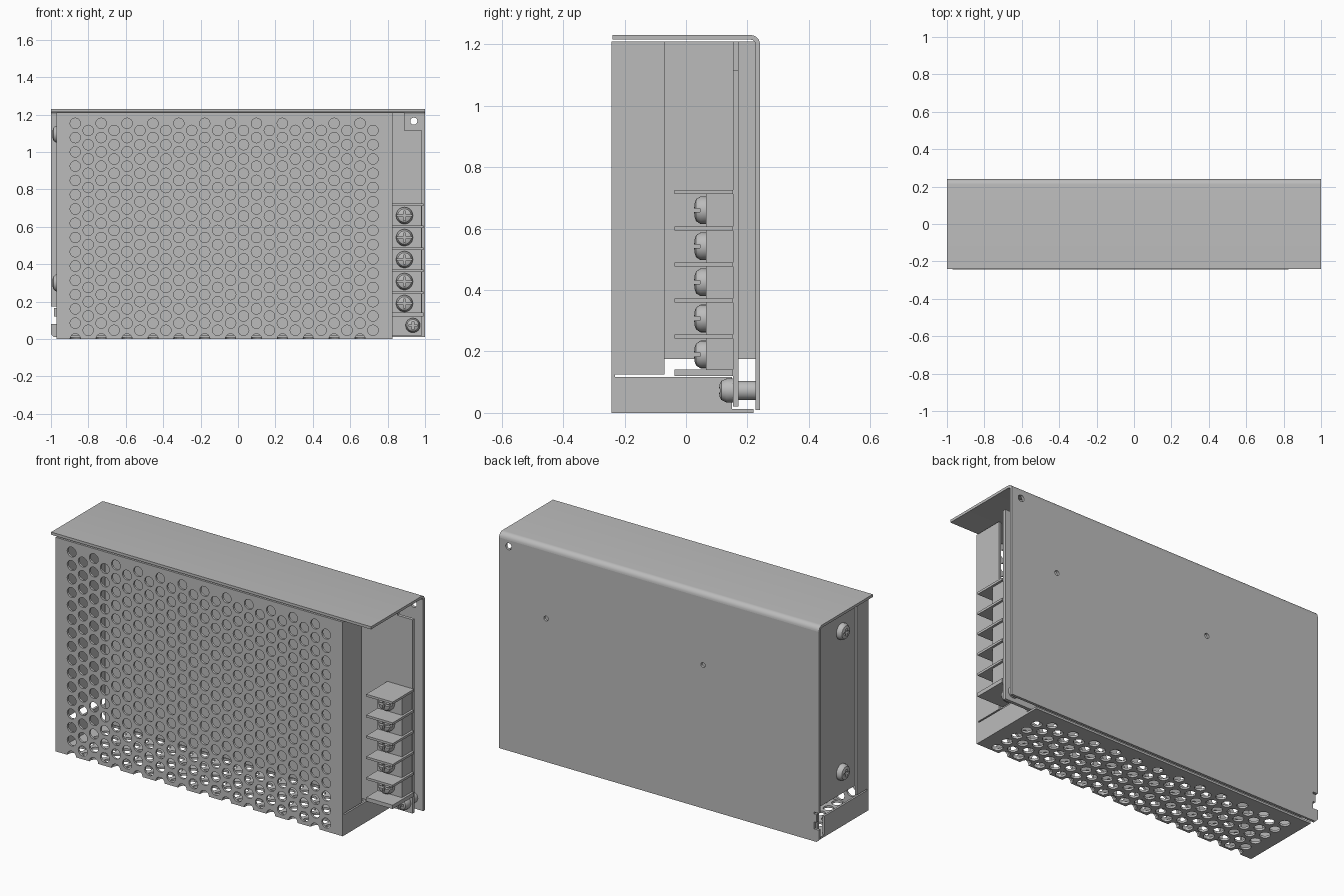
import bpy, bmesh, math
from mathutils import Matrix, Vector

if "Cube" in bpy.data.objects:
    bpy.data.objects.remove(bpy.data.objects["Cube"], do_unlink=True)

COLL = bpy.context.scene.collection
GREY = bpy.data.materials.new("sheet metal grey")
GREY.use_nodes = True
GREY.diffuse_color = (0.5, 0.5, 0.5, 1)
GREY.node_tree.nodes["Principled BSDF"].inputs["Base Color"].default_value = (0.5, 0.5, 0.5, 1)

# local (u, v, depth) to world for a sheet facing each axis
FRAMES = {
    "x": Matrix(((0, 0, 1), (1, 0, 0), (0, 1, 0))).to_4x4(),
    "y": Matrix(((1, 0, 0), (0, 0, -1), (0, 1, 0))).to_4x4(),
    "z": Matrix.Identity(4),
}


def add(name, mesh):
    mesh.materials.clear()
    mesh.materials.append(GREY)
    ob = bpy.data.objects.new(name, mesh)
    COLL.objects.link(ob)
    return ob


def evaluated(ob):
    bpy.context.view_layer.update()
    dg = bpy.context.evaluated_depsgraph_get()
    return bpy.data.meshes.new_from_object(ob.evaluated_get(dg))


def smooth(ob):
    bpy.ops.object.select_all(action="DESELECT")
    ob.select_set(True)
    bpy.context.view_layer.objects.active = ob
    bpy.ops.object.shade_smooth_by_angle(angle=math.radians(35))


def circle(u, v, r, n=16):
    return [(u + r * math.cos(2 * math.pi * i / n), v + r * math.sin(2 * math.pi * i / n))
            for i in range(n)]


def rect(u0, v0, u1, v1):
    return [(u0, v0), (u1, v0), (u1, v1), (u0, v1)]


def sheet(name, axis, lo, hi, outline, holes=()):
    """Flat outline with holes, filled and given thickness from lo to hi along axis."""
    cu = bpy.data.curves.new(name, "CURVE")
    cu.dimensions = "2D"
    cu.fill_mode = "BOTH"
    cu.extrude = (hi - lo) / 2
    for loop in [outline, *holes]:
        sp = cu.splines.new("POLY")
        sp.points.add(len(loop) - 1)
        for p, (u, v) in zip(sp.points, loop):
            p.co = (u, v, 0, 1)
        sp.use_cyclic_u = True
    tmp = bpy.data.objects.new("outline", cu)
    COLL.objects.link(tmp)
    me = evaluated(tmp)
    bpy.data.objects.remove(tmp, do_unlink=True)
    bm = bmesh.new()
    bm.from_mesh(me)
    bmesh.ops.remove_doubles(bm, verts=bm.verts, dist=1e-5)
    shift = Vector([(lo + hi) / 2 if a == axis else 0 for a in "xyz"])
    bm.transform(Matrix.Translation(shift) @ FRAMES[axis])
    bmesh.ops.recalc_face_normals(bm, faces=bm.faces)
    for f in bm.faces:
        f.smooth = False
    bm.to_mesh(me)
    bm.free()
    return add(name, me)


def box(name, x0, x1, y0, y1, z0, z1):
    bm = bmesh.new()
    bmesh.ops.create_cube(bm, size=1)
    size = Matrix.Diagonal((x1 - x0, y1 - y0, z1 - z0, 1))
    mid = Matrix.Translation(((x0 + x1) / 2, (y0 + y1) / 2, (z0 + z1) / 2))
    bm.transform(mid @ size)
    me = bpy.data.meshes.new(name)
    bm.to_mesh(me)
    bm.free()
    return add(name, me)


def screw_mesh(r, h, slots):
    """Pan head along +z with slots cut into its top."""
    prof = [(0, h), (.5 * r, .96 * h), (.8 * r, .82 * h), (r, .45 * h), (r, 0), (0, 0)]
    bm = bmesh.new()
    vs = [bm.verts.new((a, 0, b)) for a, b in prof]
    es = [bm.edges.new(p) for p in zip(vs, vs[1:])]
    bmesh.ops.spin(bm, geom=vs + es, cent=(0, 0, 0), axis=(0, 0, 1), angle=2 * math.pi, steps=24)
    bmesh.ops.remove_doubles(bm, verts=bm.verts, dist=1e-5)
    bmesh.ops.recalc_face_normals(bm, faces=bm.faces)
    me = bpy.data.meshes.new("screw")
    bm.to_mesh(me)
    bm.free()
    head = add("head", me)
    cutters = [box("cutter", -a, a, -b, b, h * .5, h * 2) for a, b in slots]
    for c in cutters:
        mod = head.modifiers.new("slot", "BOOLEAN")
        mod.operation, mod.object, mod.solver = "DIFFERENCE", c, "EXACT"
    out = evaluated(head)
    for ob in [head, *cutters]:
        bpy.data.objects.remove(ob, do_unlink=True)
    return out


def screw(name, mesh, loc, rot):
    ob = add(name, mesh.copy())
    ob.location, ob.rotation_euler = loc, rot
    smooth(ob)


# perforation pattern shared by the front and the bottom
L, R, FRONT, PITCH, HOLE = -0.97, 0.825, -0.243, 0.0763, 0.028
COLS = [-0.87 + 0.0692 * i for i in range(24)]


def perforated(u0, v0, u1, v1, first, rows):
    """Outline notched along its lower edge, with staggered holes above."""
    out = [(u0, v0)]
    for c in COLS[::2]:
        out += [(c - HOLE * math.cos(math.pi * k / 8), v0 + HOLE * math.sin(math.pi * k / 8))
                for k in range(9)]
    out += [(u1, v0), (u1, v1), (u0, v1)]
    holes = [circle(c, first + PITCH * (k - (i % 2) / 2), HOLE)
             for i, c in enumerate(COLS) for k in range(rows)]
    return out, holes


# perforated cover with end flaps
sheet("cover_front", "y", FRONT, FRONT + .012, *perforated(L, 0, R, 1.21, 0.085, 15))
sheet("cover_bottom", "z", 0, .012, *perforated(L, FRONT + .012, R, 0.22, -0.167, 5))
for name, x, depth in (("left", R - .012, -0.07), ("right", L, -0.14)):
    sheet("cover_flap_" + name, "x", x, x + .012, rect(FRONT + .012, 0.125, depth, 1.21))
    sheet("cover_lower_flap_" + name, "x", x, x + .012, rect(FRONT + .012, .012, 0.15, 0.117))

# back plate with corner notches, bend and top plate
back = [(-0.985, 0.01), (1, 0.01), (1, 1.2), (-1, 1.2), (-1, 0.175), (-0.97, 0.175), (-0.97, 0.165),
        (-0.985, 0.165), (-0.985, 0.12), (-0.97, 0.12), (-0.97, 0.08), (-1, 0.08), (-1, 0.025)]
sheet("back_plate", "y", .226, .241, back,
      [circle(.94, 1.165, .019), circle(.706, .82, .014), circle(-.275, .82, .014)])
arc = [math.radians(a) for a in range(0, 91, 15)]
bend = [(.211 + .03 * math.cos(a), 1.2 + .03 * math.sin(a)) for a in arc]
bend += [(-.24, 1.23), (-.24, 1.215)]
bend += [(.211 + .015 * math.cos(a), 1.2 + .015 * math.sin(a)) for a in reversed(arc)]
smooth(sheet("top_plate", "x", -1, 1, bend))

# inner end wall and its fixing screws
sheet("end_wall", "x", -.957, -.945, rect(-.228, .175, .226, 1.21))
end_screw = screw_mesh(.045, .035, [(.022, .006), (.006, .022)])
for i, z in enumerate((.3, 1.095)):
    screw(f"end_screw_{i}", end_screw, (-.957, -.02, z), (0, -math.pi / 2, 0))

# circuit board with cut corner, spacer and corner screw
sheet("circuit_board", "y", .153, .171,
      [(-.94, .02), (.985, .02), (.985, 1.115), (.89, 1.115), (.89, 1.21), (-.94, 1.21)])
smooth(sheet("spacer", "y", .171, .226, circle(.935, .073, .031, 24)))
board_screw = screw_mesh(.039, .046, [(.022, .006), (.006, .022)])
screw("board_screw", board_screw, (.935, .153, .073), (math.pi / 2, 0, 0))

# terminal block with barriers and slotted screws
box("terminal_block", .827, .98, .065, .153, .13, .72)
clamp_screw = screw_mesh(.045, .039, [(.06, .006), (.006, .025)])
for i in range(6):
    z = .131 + .1175 * i
    t = .011 if i == 0 else .0065
    box(f"barrier_{i}", .827, .993, -.037, .153, z - t, z + t)
    if i < 5:
        screw(f"terminal_screw_{i}", clamp_screw, (.89, .065, z + .059), (math.pi / 2, 0, 0))
